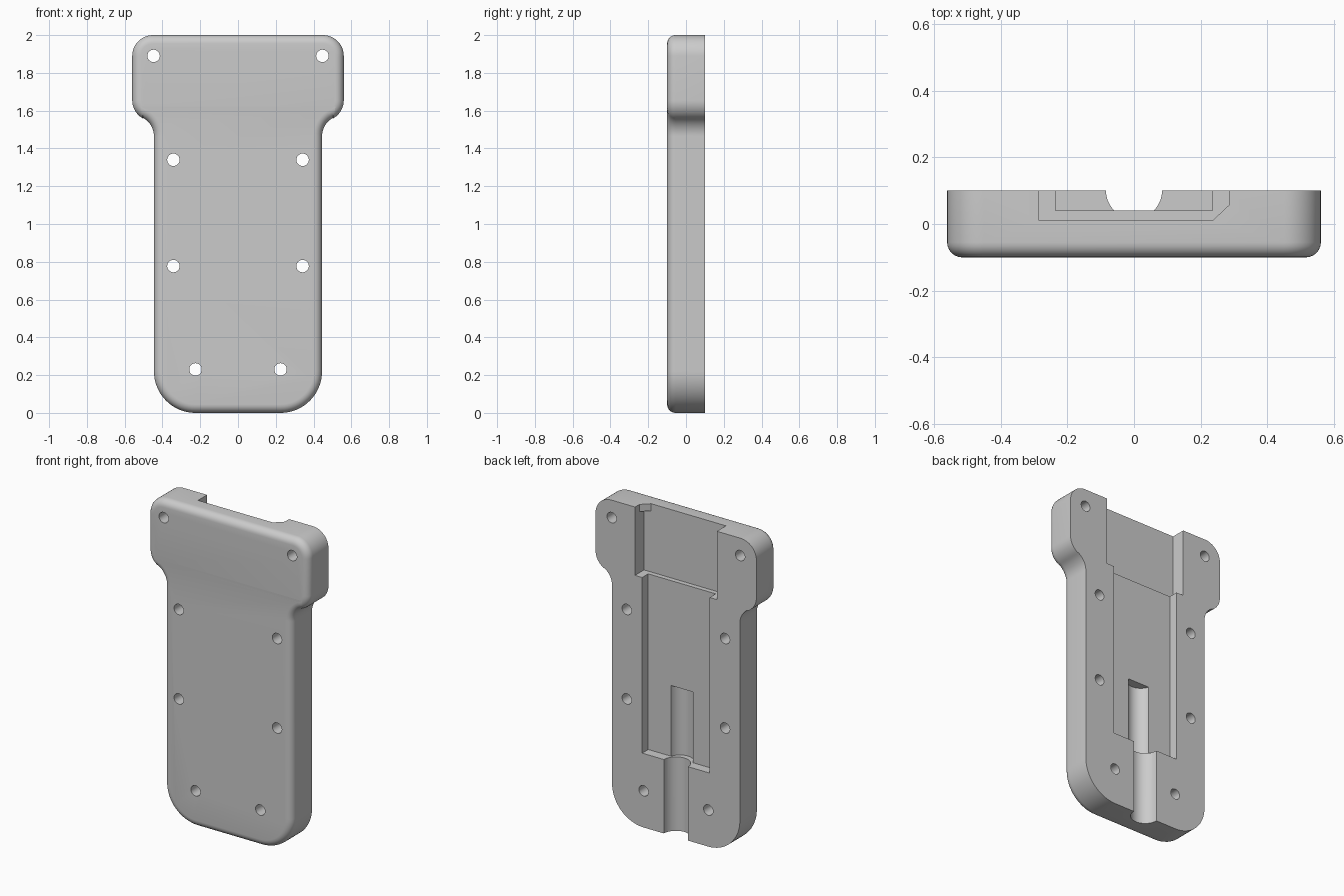
import bpy, bmesh
from math import cos, sin, radians, pi
from mathutils import Vector

if "Cube" in bpy.data.objects:
    bpy.data.objects.remove(bpy.data.objects["Cube"], do_unlink=True)

grey = bpy.data.materials.new("plain grey")
grey.use_nodes = True
colour = (0.6, 0.6, 0.6, 1)
grey.diffuse_color = colour
grey.node_tree.nodes["Principled BSDF"].inputs["Base Color"].default_value = colour


def arc(cx, cy, r, a0, a1, n=12):
    angles = [radians(a0 + (a1 - a0) * i / n) for i in range(n + 1)]
    return [(cx + r * cos(a), cy + r * sin(a)) for a in angles]


def circle(cx, cy, r, n=48):
    return arc(cx, cy, r, 0, 360, n)[:-1]


def prism(name, points, axis, start, end, round_start=0):
    """Extrude a flat profile along 'Y' (profile in x, z) or 'Z' (profile in x, y)."""
    place = (lambda p: (p[0], start, p[1])) if axis == 'Y' else (lambda p: (p[0], p[1], start))
    step = Vector((0, end - start, 0)) if axis == 'Y' else Vector((0, 0, end - start))
    bm = bmesh.new()
    base = bm.faces.new([bm.verts.new(place(p)) for p in points])
    rim = list(base.edges)
    new = bmesh.ops.extrude_face_region(bm, geom=[base], use_keep_orig=True)["geom"]
    bmesh.ops.translate(bm, vec=step, verts=[g for g in new if isinstance(g, bmesh.types.BMVert)])
    bmesh.ops.recalc_face_normals(bm, faces=bm.faces)
    if round_start:
        bmesh.ops.bevel(bm, geom=rim, offset=round_start, offset_type='OFFSET',
                        segments=6, profile=0.5, affect='EDGES', clamp_overlap=False)
        bmesh.ops.recalc_face_normals(bm, faces=bm.faces)
    mesh = bpy.data.meshes.new(name)
    bm.to_mesh(mesh)
    bm.free()
    mesh.materials.append(grey)
    obj = bpy.data.objects.new(name, mesh)
    bpy.context.collection.objects.link(obj)
    return obj


# Half outline from the bottom up: foot corner, concave neck, shoulder, top corner
half = arc(0.225, 0.22, 0.22, -90, 0, 16)
half += arc(0.555, 1.465, 0.11, 180, 119, 10)
half += arc(0.45, 1.655, 0.11, -61, 0, 10)
half += arc(0.45, 1.89, 0.11, 0, 90)
outline = half + [(-x, z) for x, z in reversed(half)]
case = prism("case_shell", outline, 'Y', -0.1, 0.1, round_start=0.045)

# Pockets and cable channel opening on the back
def box(w, floor):
    return [(-w, floor), (w, floor), (w, 0.2), (-w, 0.2)]


gusset = [(-0.285, 0.01), (0.235, 0.01), (0.285, 0.057), (0.285, 0.2), (-0.285, 0.2)]
cutters = [
    prism("lower_pocket_cutter", box(0.235, 0.04), 'Z', 0.465, 1.7),
    prism("upper_pocket_cutter", box(0.285, 0.01), 'Z', 1.57, 1.955),
    prism("top_opening_cutter", gusset, 'Z', 1.9, 2.1),
    prism("cable_channel_cutter", circle(0, 0.1, 0.084), 'Z', -0.1, 0.6),
    prism("floor_groove_cutter", circle(0, 0.06, 0.078), 'Z', 0.465, 0.91),
]

# Screw holes in mirrored pairs
for x, z in [(0.447, 1.89), (0.342, 1.34), (0.342, 0.777), (0.225, 0.23)]:
    for side in (-1, 1):
        cutters.append(prism("screw_hole_cutter", circle(side * x, z, 0.033, 24), 'Y', -0.3, 0.3))

# Cut everything, then remove the cutters
bpy.context.view_layer.objects.active = case
for cutter in cutters:
    cutter.hide_render = True
    mod = case.modifiers.new(cutter.name, 'BOOLEAN')
    mod.operation = 'DIFFERENCE'
    mod.solver = 'EXACT'
    mod.object = cutter
    bpy.ops.object.modifier_apply(modifier=mod.name)
    bpy.data.objects.remove(cutter, do_unlink=True)

# Smooth the rounded surfaces, keep cut edges sharp
bpy.ops.object.select_all(action='DESELECT')
case.select_set(True)
bpy.ops.object.shade_smooth_by_angle(angle=radians(30))
